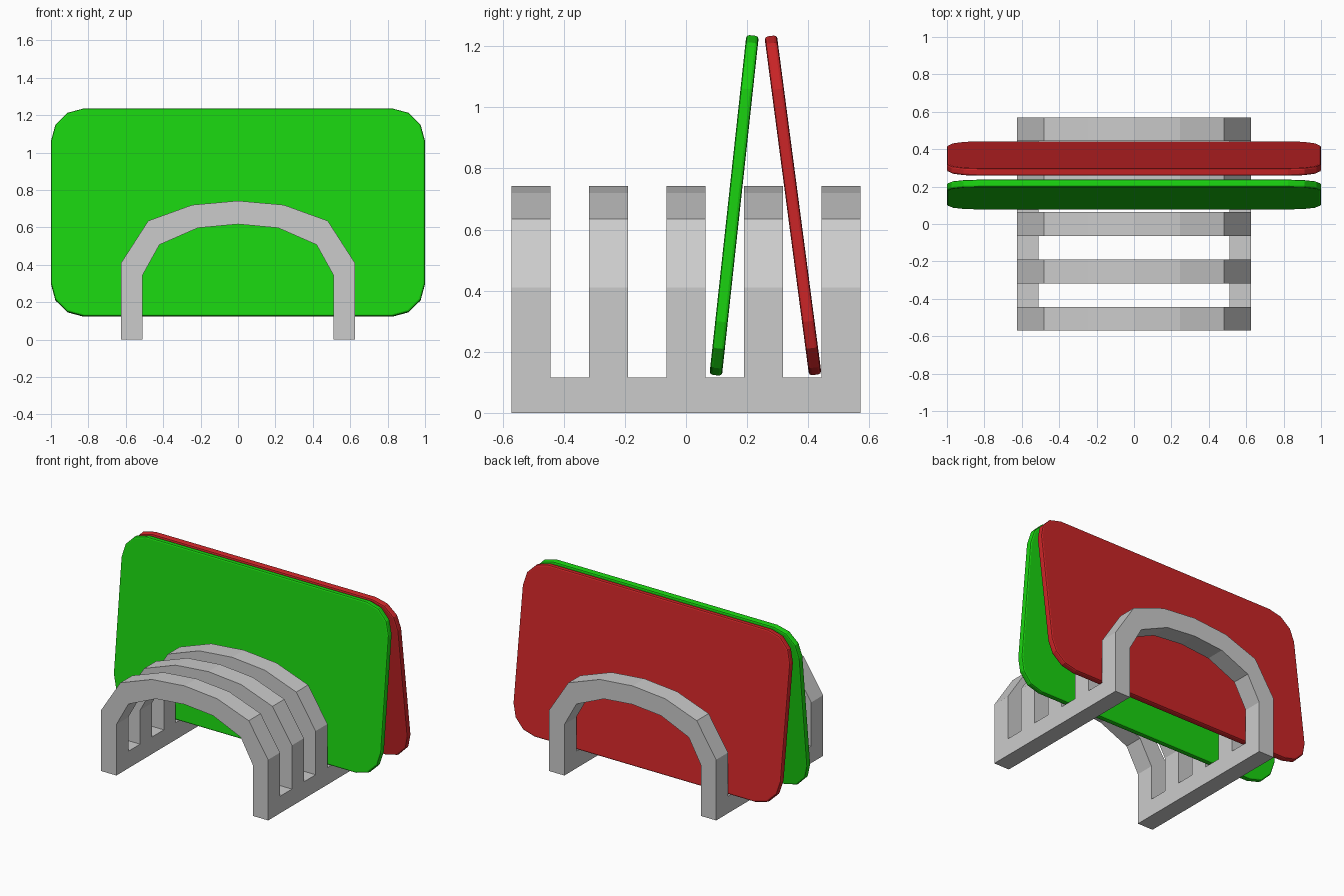
import bpy, bmesh, math

if "Cube" in bpy.data.objects:
    bpy.data.objects.remove(bpy.data.objects["Cube"])


def make_object(name, bm):
    bmesh.ops.recalc_face_normals(bm, faces=bm.faces[:])
    mesh = bpy.data.meshes.new(name)
    bm.to_mesh(mesh)
    bm.free()
    obj = bpy.data.objects.new(name, mesh)
    bpy.context.collection.objects.link(obj)
    return obj


# Rack: half-arch cross-section in x, z; first cell is the base rail
outer = [(0.625, 0), (0.625, 0.115), (0.625, 0.41), (0.48, 0.635), (0.245, 0.72), (0, 0.742)]
inner = [(0.51, 0), (0.51, 0.115), (0.51, 0.345), (0.42, 0.507), (0.215, 0.597), (0, 0.617)]
outer += [(-x, z) for x, z in reversed(outer[:-1])]
inner += [(-x, z) for x, z in reversed(inner[:-1])]
cells = len(outer) - 1

# Five arches joined by four rail gaps
ys = []
for i in range(5):
    c = (i - 2) * 0.2535
    ys += [c - 0.0635, c + 0.0635]

bm = bmesh.new()
grid = [[[bm.verts.new((x, y, z)) for x, z in side] for side in (outer, inner)] for y in ys]
faces = {}
for s in range(len(ys) - 1):
    used = range(cells) if s % 2 == 0 else (0, cells - 1)
    (o0, i0), (o1, i1) = grid[s], grid[s + 1]
    for k in used:
        a, b, c, d = o0[k], o0[k + 1], i0[k + 1], i0[k]
        e, f, g, h = o1[k], o1[k + 1], i1[k + 1], i1[k]
        for quad in ((a, b, c, d), (e, f, g, h), (a, b, f, e),
                     (b, c, g, f), (c, d, h, g), (d, a, e, h)):
            faces.setdefault(frozenset(quad), []).append(quad)
# Faces shared by two cells are internal and are left out
for quads in faces.values():
    if len(quads) == 1:
        bm.faces.new(quads[0])
make_object("rack", bm)


# Rounded panels leaning in the rack slots
def panel(name, y, tilt, color):
    w, h, t, r = 1.0, 0.559, 0.0205, 0.176
    bm = bmesh.new()
    ring = []
    for q, (sx, sz) in enumerate(((1, 1), (-1, 1), (-1, -1), (1, -1))):
        for k in range(4):
            a = math.radians(90 * q + 30 * k)
            ring.append(bm.verts.new((sx * (w - r) + r * math.cos(a), -t,
                                      sz * (h - r) + r * math.sin(a))))
    face = bm.faces.new(ring)
    ext = bmesh.ops.extrude_face_region(bm, geom=[face], use_keep_orig=True)
    for v in ext["geom"]:
        if isinstance(v, bmesh.types.BMVert):
            v.co.y = t
    # Soften both rims
    rims = [e for e in bm.edges if abs(e.verts[0].co.y - e.verts[1].co.y) < 1e-6]
    bmesh.ops.bevel(bm, geom=rims, offset=0.01, segments=2, profile=0.5, affect='EDGES')
    obj = make_object(name, bm)
    obj.location = (0, y, 0.679)
    obj.rotation_euler.x = math.radians(tilt)
    mat = bpy.data.materials.new(name + "_colour")
    mat.diffuse_color = (*color, 1)
    mat.use_nodes = True
    mat.node_tree.nodes["Principled BSDF"].inputs["Base Color"].default_value = mat.diffuse_color
    obj.data.materials.append(mat)


panel("front_panel", 0.1575, -6.2, (0.01, 0.65, 0.005))
panel("back_panel", 0.35, 7.5, (0.6, 0.018, 0.02))
